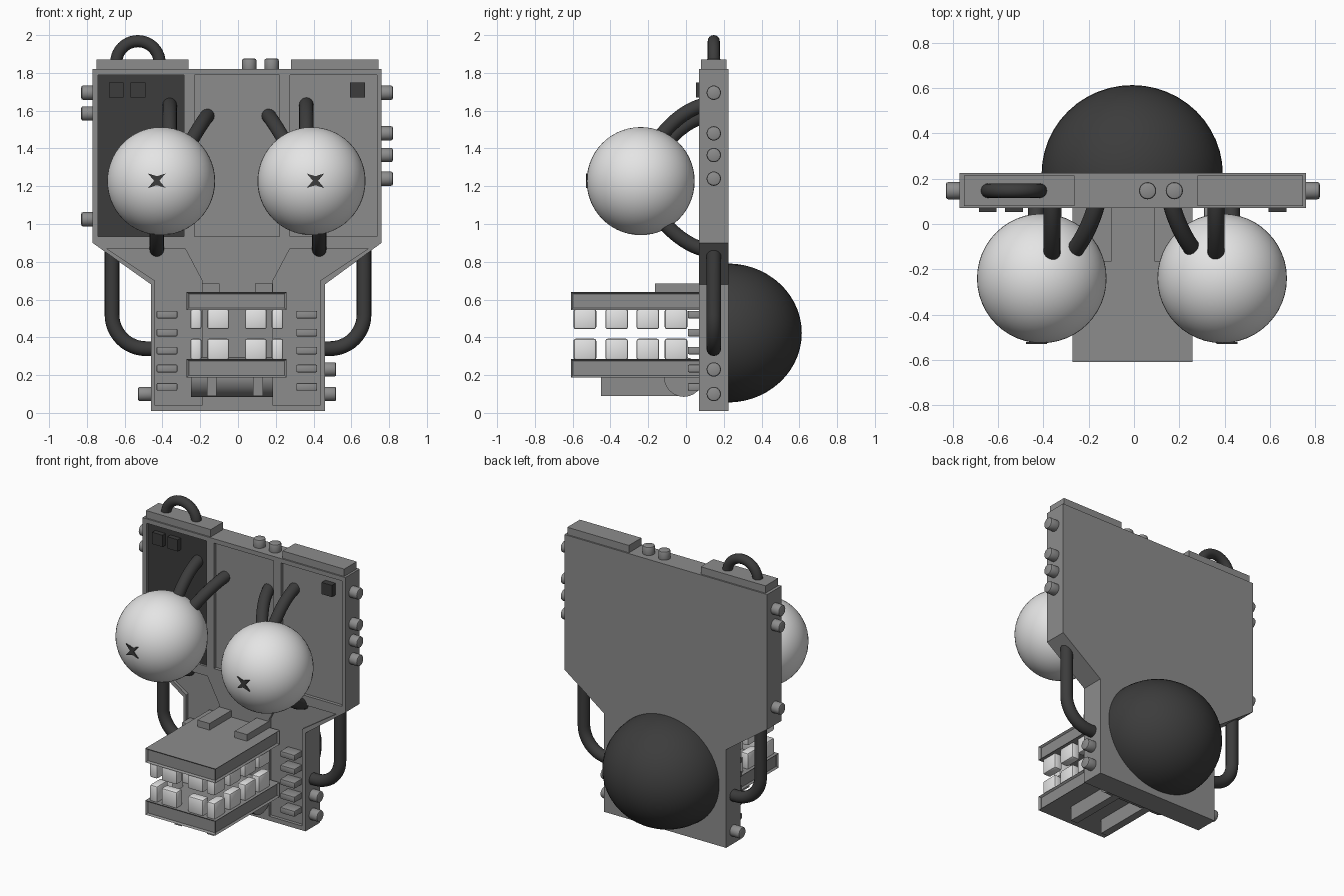
import bpy, bmesh, math
from mathutils import Vector

if "Cube" in bpy.data.objects:
    bpy.data.objects.remove(bpy.data.objects["Cube"])


def mat(name, v):
    m = bpy.data.materials.new(name)
    m.diffuse_color = (v, v, v, 1)
    m.use_nodes = True
    m.node_tree.nodes["Principled BSDF"].inputs["Base Color"].default_value = m.diffuse_color
    return m


GREY = mat("metal grey", 0.265)
DARK = mat("dark rubber", 0.045)
WHITE = mat("off white", 0.78)
YC = 0.147          # middle of the backplate thickness
Y0, Y1 = 0.07, 0.225  # backplate front and back


def finish(bm, name, m, smooth=False):
    bmesh.ops.recalc_face_normals(bm, faces=bm.faces)
    me = bpy.data.meshes.new(name)
    bm.to_mesh(me)
    bm.free()
    me.materials.append(m)
    ob = bpy.data.objects.new(name, me)
    bpy.context.collection.objects.link(ob)
    if smooth:
        bpy.ops.object.select_all(action='DESELECT')
        bpy.context.view_layer.objects.active = ob
        ob.select_set(True)
        bpy.ops.object.shade_smooth_by_angle(angle=math.radians(40))
    return ob


def box(name, m, x, y, z, bevel=0, frame=False):
    bm = bmesh.new()
    bmesh.ops.create_cube(bm, size=1)
    for v in bm.verts:
        v.co = Vector([(r[0] + r[1]) / 2 + c * (r[1] - r[0]) for c, r in zip(v.co, (x, y, z))])
    if bevel:
        bmesh.ops.bevel(bm, geom=bm.edges[:], offset=bevel, segments=2, affect='EDGES', profile=0.5)
    if frame:  # sunken panels on the upright faces
        bm.normal_update()
        sides = [f for f in bm.faces if abs(f.normal.z) < 0.5 and f.normal.y < 0.5]
        bmesh.ops.inset_individual(bm, faces=sides, thickness=0.014, depth=-0.012)
    return finish(bm, name, m, smooth=bevel > 0)


def prism(name, m, pts, ya, yb):
    bm = bmesh.new()
    f = bm.faces.new([bm.verts.new((x, ya, z)) for x, z in pts])
    r = bmesh.ops.extrude_face_region(bm, geom=[f])
    bmesh.ops.translate(bm, vec=(0, yb - ya, 0),
                        verts=[g for g in r["geom"] if isinstance(g, bmesh.types.BMVert)])
    return finish(bm, name, m)


def ball(name, m, loc, rad):
    bm = bmesh.new()
    bmesh.ops.create_uvsphere(bm, u_segments=48, v_segments=28, radius=1)
    for v in bm.verts:
        v.co = Vector([l + c * r for l, c, r in zip(loc, v.co, rad)])
    return finish(bm, name, m, True)


def rod(name, m, a, b, r, bevel=0.0):
    bm = bmesh.new()
    a, b = Vector(a), Vector(b)
    bmesh.ops.create_cone(bm, cap_ends=True, segments=24, radius1=r, radius2=r, depth=(b - a).length)
    if bevel:
        rims = [e for e in bm.edges if abs(e.verts[0].co.z - e.verts[1].co.z) < 1e-5]
        bmesh.ops.bevel(bm, geom=rims, offset=bevel, segments=2, affect='EDGES', profile=0.5)
    q = (b - a).to_track_quat('Z', 'Y')
    for v in bm.verts:
        v.co = q @ v.co + (a + b) / 2
    return finish(bm, name, m, True)


def tube(name, pts, r):
    """Bent hose swept along a list of points."""
    pts = [Vector(p) for p in pts]
    n = 16
    bm = bmesh.new()
    rings, q = [], None
    for i, p in enumerate(pts):
        t = (pts[min(i + 1, len(pts) - 1)] - pts[max(i - 1, 0)]).normalized()
        if q is None:
            q = t.to_track_quat('Z', 'Y')
        else:
            q = (q @ Vector((0, 0, 1))).rotation_difference(t) @ q
        rings.append([bm.verts.new(p + q @ Vector((r * math.cos(2 * math.pi * k / n),
                                                   r * math.sin(2 * math.pi * k / n), 0))) for k in range(n)])
    for a, b in zip(rings, rings[1:]):
        for k in range(n):
            bm.faces.new((a[k], a[(k + 1) % n], b[(k + 1) % n], b[k]))
    bm.faces.new(rings[0])
    bm.faces.new(rings[-1])
    return finish(bm, name, DARK, True)


def bezier(a, b, c, n=12):
    a, b, c = Vector(a), Vector(b), Vector(c)
    return [a * (1 - t) ** 2 + b * 2 * t * (1 - t) + c * t * t for t in (i / n for i in range(n + 1))]


def rect(x0, x1, z0, z1):
    return [(x0, z0), (x1, z0), (x1, z1), (x0, z1)]


# Backplate with sunken panels
plate = prism("backplate", GREY, [(-0.77, 1.82), (0.76, 1.82), (0.76, 0.9), (0.46, 0.68),
                                  (0.46, 0.01), (-0.46, 0.01), (-0.46, 0.68), (-0.77, 0.9)], Y0, Y1)
lower = [(0.69, 0.87), (0.275, 0.87), (0.185, 0.7), (0.185, 0.04), (0.435, 0.04), (0.435, 0.7)]
panels = [rect(-0.74, -0.285, 0.935, 1.79), rect(-0.23, 0.22, 0.935, 1.79),
          rect(0.275, 0.735, 0.935, 1.79), lower, [(-x - 0.005, z) for x, z in lower]]
for p in panels:
    cut = prism("panel_cutter", GREY, p, Y0 - 0.05, Y0 + 0.022)
    mod = plate.modifiers.new("recess", 'BOOLEAN')
    mod.operation, mod.object, mod.solver = 'DIFFERENCE', cut, 'EXACT'
    bpy.context.view_layer.objects.active = plate
    bpy.ops.object.modifier_apply(modifier="recess")
    bpy.data.objects.remove(cut)
box("dark_panel", DARK, (-0.74, -0.285), (Y0 + 0.015, Y0 + 0.0235), (0.935, 1.79))

# Small square buttons on the upper panels
for x in (-0.645, -0.53, 0.633):
    box("square_button", DARK, (x - 0.039, x + 0.039), (0.052, 0.1), (1.67, 1.75))

# Top caps, handle and knobs
box("top_cap_left", GREY, (-0.75, -0.262), (0.08, 0.215), (1.81, 1.87))
box("top_cap_right", GREY, (0.28, 0.745), (0.08, 0.215), (1.81, 1.87))
arc = [(-0.53 - 0.115 * math.cos(math.pi * i / 20), YC, 1.853 + 0.115 * math.sin(math.pi * i / 20)) for i in range(21)]
tube("handle", arc, 0.032)
for x in (0.06, 0.178):
    rod("top_knob", GREY, (x, YC, 1.8), (x, YC, 1.876), 0.038, 0.01)
for s, x, heights in ((1, 0.76, (1.695, 1.48, 1.365, 1.24)), (-1, 0.77, (1.695, 1.585, 1.025)),
                      (1, 0.46, (0.23, 0.1)), (-1, 0.47, (0.1,))):
    for z in heights:
        rod("side_knob", GREY, (s * (x - 0.02), YC, z), (s * (x + 0.06), YC, z), 0.038, 0.01)

# Side hoses
for s in (-1, 1):
    bend = [(s * (0.487 + 0.18 * math.cos(t)), YC, 0.52 - 0.18 * math.sin(t))
            for t in (math.pi / 2 * i / 12 for i in range(13))]
    tube("side_hose", [(s * 0.667, YC, 0.88)] + bend + [(s * 0.43, YC, 0.34)], 0.039)

# Eyes, pupils and eye hoses
half = [(0.046, 0.038), (0.014, 0.0), (0.046, -0.038)]
for s, cx, px in ((-1, -0.407, -0.43), (1, 0.389, 0.41)):
    ball("eye", WHITE, (cx, -0.24, 1.227), (0.286, 0.286, 0.286))
    hourglass = half + [(0, -0.024)] + [(-x, z) for x, z in reversed(half)] + [(0, 0.024)]
    prism("pupil", DARK, [(px + x, 1.229 + z) for x, z in hourglass], -0.53, -0.521)
    xo, xl = s * 0.362, s * 0.43
    tube("upper_hose", bezier((xo, 0.11, 1.635), (xo, -0.04, 1.6), (xo, -0.16, 1.43)), 0.038)
    tube("inner_hose", bezier((s * 0.16, 0.11, 1.575), (s * 0.19, -0.02, 1.54), (s * 0.265, -0.12, 1.41)), 0.038)
    tube("lower_hose", bezier((xl, 0.11, 0.862), (xl, -0.01, 0.885), (xl, -0.13, 1.02)), 0.038)

# Jaws, top brackets, under rails and hinge
for z0, z1 in ((0.545, 0.64), (0.188, 0.285)):
    box("jaw", GREY, (-0.272, 0.258), (-0.61, 0.08), (z0, z1), frame=True)
for x in (-0.145, 0.137):
    box("jaw_bracket", GREY, (x - 0.046, x + 0.046), (-0.165, 0.1), (0.63, 0.685))
for x in (-0.139, 0.106):
    box("jaw_rail", GREY, (x - 0.026, x + 0.026), (-0.45, 0.0), (0.09, 0.2))
rod("jaw_hinge", GREY, (-0.248, -0.012, 0.19), (0.185, -0.012, 0.19), 0.105)

# Teeth
for z0, z1 in ((0.443, 0.55), (0.28, 0.393)):
    for x in (-0.105, 0.094):
        box("front_tooth", WHITE, (x - 0.058, x + 0.058), (-0.596, -0.53), (z0, z1), 0.012)
    for y in (-0.535, -0.367, -0.202, -0.053):
        for x0, x1 in ((-0.252, -0.193), (0.178, 0.239)):
            box("side_tooth", WHITE, (x0, x1), (y - 0.06, y + 0.06), (z0, z1), 0.012)

# Vent slats beside the jaw
for x in (-0.376, 0.364):
    for z in (0.52, 0.425, 0.33, 0.235, 0.138):
        box("vent_slat", GREY, (x - 0.055, x + 0.055), (0.01, 0.1), (z - 0.02, z + 0.02), 0.006)

# Rear dome
ball("rear_dome", DARK, (-0.008, 0.22, 0.423), (0.4, 0.393, 0.368))
dome = bpy.data.objects["rear_dome"]
bm = bmesh.new()
bm.from_mesh(dome.data)
cut = bmesh.ops.bisect_plane(bm, geom=bm.verts[:] + bm.edges[:] + bm.faces[:],
                             plane_co=(0, 0.2, 0), plane_no=(0, -1, 0), clear_outer=True)
bm.to_mesh(dome.data)
bm.free()
